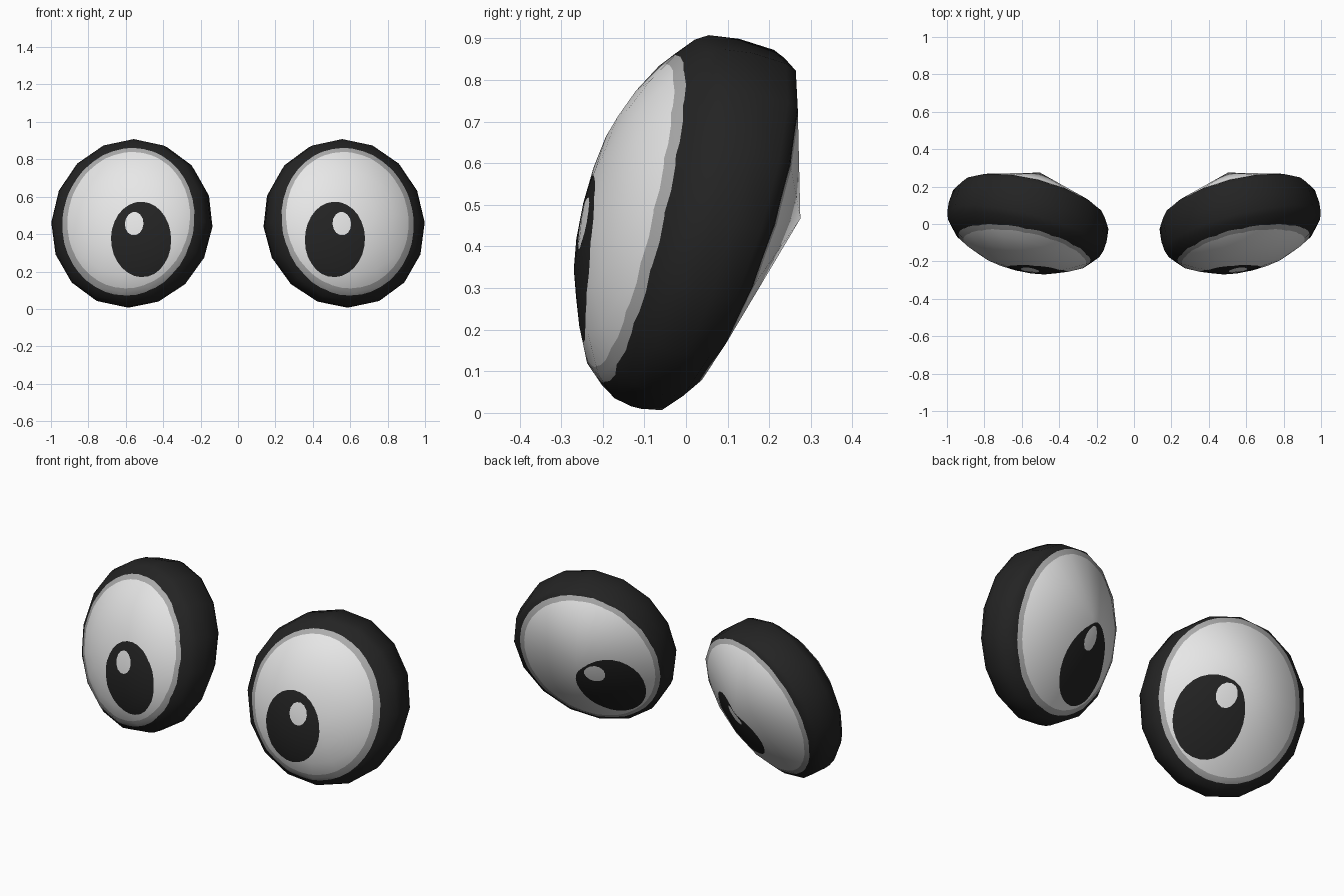
import bpy, bmesh, math
from mathutils import Matrix, Vector
from mathutils.bvhtree import BVHTree
from mathutils.interpolate import poly_3d_calc

if "Cube" in bpy.data.objects:
    bpy.data.objects.remove(bpy.data.objects["Cube"])

def material(name, r, g, b):
    m = bpy.data.materials.new(name)
    m.diffuse_color = (r, g, b, 1)
    m.use_nodes = True
    m.node_tree.nodes["Principled BSDF"].inputs["Base Color"].default_value = m.diffuse_color
    return m

MATS = [material("black", 0.017, 0.017, 0.017),
        material("grey_ring", 0.41, 0.41, 0.41),
        material("white", 0.8, 0.8, 0.8)]

SIDES, RX, RZ = 16, 0.437, 0.463
# profile: (radius factor, distance towards the front, upward shift, lean)
PROFILE = [(0.91, -0.115, 0.024, 0.025), (0.98, -0.08, 0.004, 0.03),
           (0.995, -0.01, 0.002, 0.01), (0.985, 0.04, -0.003, -0.015),
           (0.955, 0.078, -0.008, -0.008), (0.86, 0.122, -0.008, 0),
           (0.68, 0.17, -0.004, 0), (0.5, 0.206, 0, 0), (0.25, 0.23, 0, 0)]
BACK_TIP = (0, 0.272, 0.08)
FRONT_TIP = (0, -0.237, 0)
# painted ellipses, projected on one side: centre, radii, material, edge count
FRONT_MARKS = [(-0.016, -0.016, 0.360, 0.403, 1, 40),   # grey ring
               (-0.022, -0.013, 0.333, 0.374, 2, 40),   # white of the eye
               (-0.110, -0.133, 0.158, 0.197, 0, 28),   # pupil
               (-0.075, -0.056, 0.049, 0.062, 2, 14)]   # highlight
BACK_MARKS = [(-0.010, 0.012, 0.385, 0.424, 1, 40),
              (-0.012, 0.012, 0.360, 0.397, 2, 40),
              (-0.133, -0.115, 0.178, 0.210, 0, 28),
              (-0.075, -0.002, 0.052, 0.062, 2, 14)]

def stamp(bm, front, cx, cz, rx, rz, mat, n):
    """Cut a convex ellipse along the eye's axis and colour the inside."""
    inside = [f for f in bm.faces if (f.calc_center_median().y < 0) == front]
    for i in range(n):
        t = 2 * math.pi * (i + 0.5) / n
        co = Vector((cx + rx * math.cos(t), 0, cz + rz * math.sin(t)))
        no = Vector((math.cos(t) / rx, 0, math.sin(t) / rz)).normalized()
        geom = set(inside)
        for f in inside:
            geom.update(f.edges)
            geom.update(f.verts)
        res = bmesh.ops.bisect_plane(bm, geom=list(geom), dist=1e-5,
                                     plane_co=co, plane_no=no)
        inside = [f for f in res["geom"] if isinstance(f, bmesh.types.BMFace)
                  and (f.calc_center_median() - co).dot(no) < 0]
    for f in inside:
        f.material_index = mat

def eye(name, side):
    bm = bmesh.new()
    # body: stacked elliptical rings closed by a fan at each end
    rings = []
    for s, a, dz, lean in PROFILE:
        rings.append([bm.verts.new((s * RX * math.cos(t), lean * math.sin(t) - a,
                                    s * RZ * math.sin(t) + dz))
                      for t in (2 * math.pi * i / SIDES for i in range(SIDES))])
    back, front = bm.verts.new(BACK_TIP), bm.verts.new(FRONT_TIP)
    for i in range(SIDES):
        j = (i + 1) % SIDES
        for r, q in zip(rings, rings[1:]):
            bm.faces.new((r[i], r[j], q[j], q[i]))
        bm.faces.new((rings[0][j], rings[0][i], back))
        bm.faces.new((rings[-1][i], rings[-1][j], front))
    bmesh.ops.triangulate(bm, faces=bm.faces)
    bmesh.ops.recalc_face_normals(bm, faces=bm.faces)
    base = bm.copy()
    # painted rings, pupil and highlight
    for mark in FRONT_MARKS:
        stamp(bm, True, *mark)
    for mark in BACK_MARKS:
        stamp(bm, False, *mark)
    # tilt outwards and upwards, then mirror
    place = (Matrix.Scale(side, 4, (1, 0, 0))
             @ Matrix.Translation((0.571, 0, 0.455))
             @ Matrix.Rotation(math.radians(14), 4, 'Z')
             @ Matrix.Rotation(math.radians(-14), 4, 'X'))
    for b in (bm, base):
        b.transform(place)
        bmesh.ops.recalc_face_normals(b, faces=b.faces)
        b.normal_update()
        b.faces.ensure_lookup_table()
    for f in bm.faces:
        f.smooth = True
    # keep the smooth shading of the uncut body
    tree = BVHTree.FromBMesh(base)
    normals = []
    for v in bm.verts:
        p, _, index, _ = tree.find_nearest(v.co)
        corners = base.faces[index].verts
        weights = poly_3d_calc([c.co for c in corners], p)
        normals.append(sum((c.normal * w for c, w in zip(corners, weights)),
                           Vector()).normalized())
    me = bpy.data.meshes.new(name)
    bm.to_mesh(me)
    me.normals_split_custom_set_from_vertices(normals)
    bm.free()
    base.free()
    for m in MATS:
        me.materials.append(m)
    bpy.context.collection.objects.link(bpy.data.objects.new(name, me))

eye("right_eye", 1)
eye("left_eye", -1)
